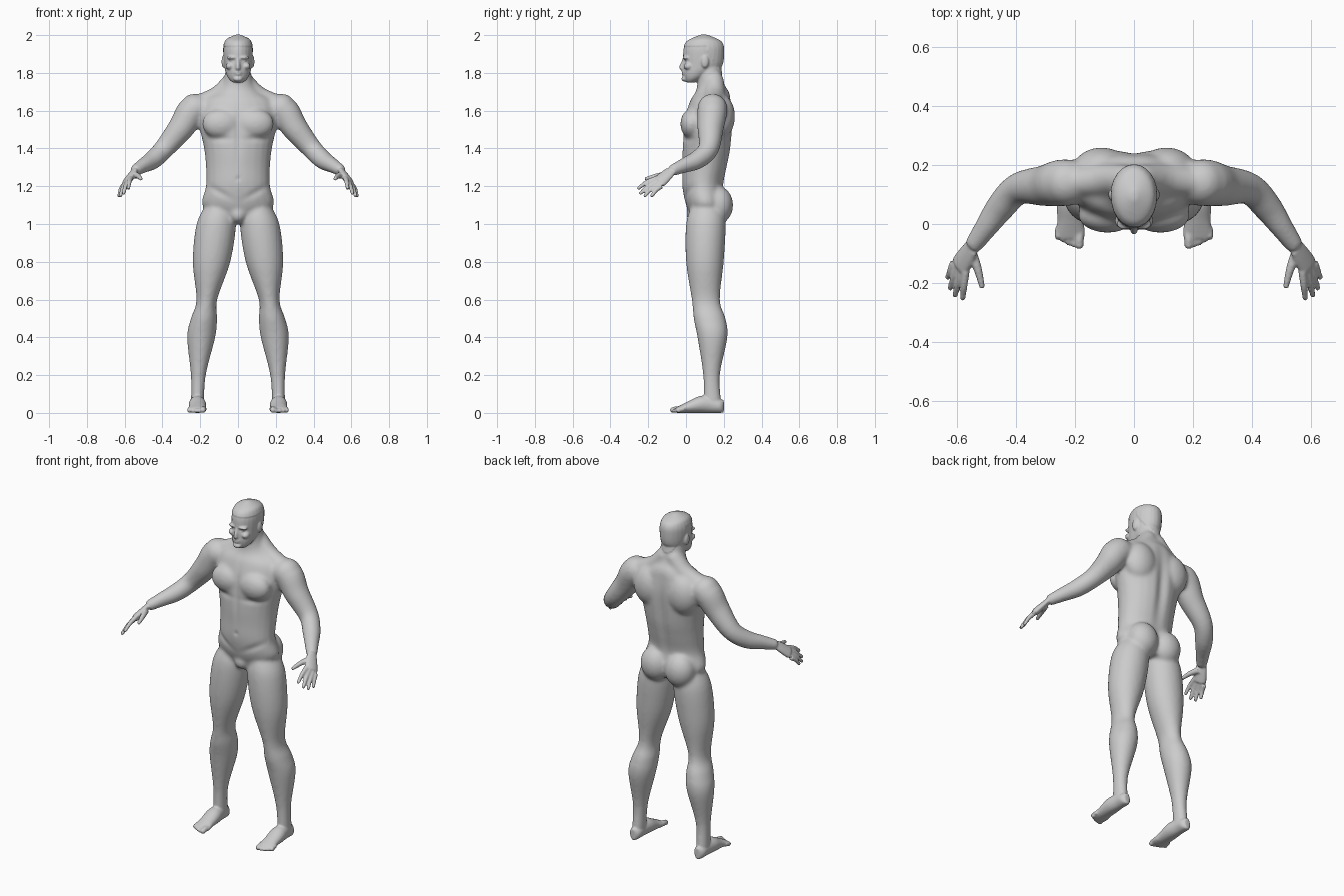
import bpy, bmesh
from math import cos, sin, pi, exp
from mathutils import Vector, Matrix

cube = bpy.data.objects.get("Cube")
if cube:
    bpy.data.objects.remove(cube)

grey = (0.6, 0.6, 0.6, 1)
skin = bpy.data.materials.new("plain grey")
skin.use_nodes = True
skin.diffuse_color = grey
skin.node_tree.nodes["Principled BSDF"].inputs["Base Color"].default_value = grey


def spline(rows, steps=5):
    """Smooth rows of numbers with a Catmull-Rom curve."""
    rows = [Vector(row) for row in rows]
    padded = [rows[0]] + rows + [rows[-1]]
    out = []
    for before, start, end, after in zip(padded, padded[1:], padded[2:], padded[3:]):
        for step in range(steps):
            t = step / steps
            leave, arrive = (end - before) / 2, (after - start) / 2
            blend = t * t * (3 - 2 * t)
            out.append(start.lerp(end, blend) + leave * (t * (1 - t) ** 2) - arrive * (t * t * (1 - t)))
    return out + [rows[-1]]


def loft(bm, sections, sides=24):
    """Skin closed elliptical rings given as (centre, half axis, other half axis)."""
    rings = []
    for centre, across, along in sections:
        angles = [2 * pi * k / sides for k in range(sides)]
        rings.append([bm.verts.new(centre + across * cos(a) + along * sin(a)) for a in angles])
    for lower, upper in zip(rings, rings[1:]):
        for k in range(sides):
            n = (k + 1) % sides
            bm.faces.new((lower[k], lower[n], upper[n], upper[k]))
    bm.faces.new(rings[0][::-1])
    bm.faces.new(rings[-1])


def stack(bm, rows):
    """Level rings: height, inner side, outer side, front, back."""
    loft(bm, [(Vector((inner + outer, front + back, 2 * z)) / 2,
               Vector((outer - inner, 0, 0)) / 2, Vector((0, back - front, 0)) / 2)
              for z, inner, outer, front, back in spline(rows)])


def centred_stack(bm, rows):
    """Level rings on the middle line: height, half width, front, back."""
    stack(bm, [(z, -half, half, front, back) for z, half, front, back in rows])


def tube(bm, rows, side=(0, 0, 1), flat=1):
    """Rings along a path: x, y, z, radius along side; flat scales the other radius."""
    points = spline(rows)
    sections = []
    for i, point in enumerate(points):
        ahead = points[min(i + 1, len(points) - 1)]
        direction = (ahead - points[max(i - 1, 0)]).to_3d().normalized()
        across = Vector(side)
        across = (across - direction * across.dot(direction)).normalized()
        sections.append((point.to_3d(), across * point[3], direction.cross(across) * point[3] * flat))
    loft(bm, sections)


def ball(bm, centre, size):
    placing = Matrix.Translation(centre) @ Matrix.Diagonal((*size, 1))
    bmesh.ops.create_uvsphere(bm, u_segments=24, v_segments=16, radius=1, matrix=placing)


def digit(bm, points, thick, thin):
    """Finger or toe with a rounded tip."""
    last = len(points) - 1
    tube(bm, [(*p, thick + (thin - thick) * i / last) for i, p in enumerate(points)])
    ball(bm, points[-1], (thin, thin, thin))


def mirror(bm):
    """Copy everything so far to the other side."""
    copies = bmesh.ops.duplicate(bm, geom=bm.verts[:] + bm.edges[:] + bm.faces[:])["geom"]
    for item in copies:
        if isinstance(item, bmesh.types.BMVert):
            item.co.x *= -1
    bmesh.ops.reverse_faces(bm, faces=[f for f in copies if isinstance(f, bmesh.types.BMFace)])


def fuse(obj, voxel, rounds):
    """Merge overlapping pieces into one smooth skin."""
    bpy.context.view_layer.objects.active = obj
    obj.select_set(True)
    merge = obj.modifiers.new("merge", "REMESH")
    merge.mode, merge.voxel_size = "VOXEL", voxel
    soften = obj.modifiers.new("soften", "SMOOTH")
    soften.factor, soften.iterations = 0.5, rounds
    for name in (merge.name, soften.name):
        bpy.ops.object.modifier_apply(modifier=name)


def bump(distance, width):
    return exp(-(distance / width) ** 2)


# Leg
bm = bmesh.new()
stack(bm, [(1.1, .03, .17, .03, .19), (1, .01, .22, 0, .21), (.8, .04, .24, 0, .2), (.6, .11, .22, .03, .18),
           (.5, .11, .25, .04, .21), (.4, .12, .27, .06, .22), (.2, .17, .25, .09, .18), (.04, .18, .25, .09, .19)])
# Arm from shoulder to wrist, and the slope of the neck
wrist = Vector((.55, -.08, 1.28))
tube(bm, [(.17, .14, 1.61, .07), (.24, .14, 1.6, .08), (.3, .13, 1.51, .07), (.39, .12, 1.4, .055),
          (.45, .06, 1.34, .05), (.5, -.01, 1.31, .04), (*wrist, .03)])
tube(bm, [(.02, .15, 1.77, .05), (.1, .15, 1.68, .055), (.22, .14, 1.63, .05)])
# Shoulder, chest, shoulder blade and buttock muscles
ball(bm, (.23, .14, 1.61), (.08, .08, .08))
ball(bm, (.09, .03, 1.53), (.1, .06, .08))
ball(bm, (.11, .18, 1.57), (.1, .08, .12))
ball(bm, (.08, .17, 1.1), (.09, .08, .1))
mirror(bm)
# Trunk, neck and groin
centred_stack(bm, [(1.03, .1, .03, .19), (1.1, .19, 0, .21), (1.2, .17, -.02, .2), (1.3, .17, -.02, .22),
                   (1.4, .18, -.02, .24), (1.55, .21, -.01, .25), (1.65, .19, .02, .24),
                   (1.7, .12, .05, .23), (1.75, .08, .06, .2), (1.86, .06, .06, .18)])
ball(bm, (0, .06, 1.05), (.05, .06, .05))
mesh = bpy.data.meshes.new("body")
bm.to_mesh(mesh)
bm.free()
body = bpy.data.objects.new("body", mesh)
bpy.context.collection.objects.link(body)
bpy.ops.object.select_all(action="DESELECT")
fuse(body, .009, 12)

# Grooves: spine, breastbone, under the chest, groin lines and navel
for v in mesh.vertices:
    x, y, z = abs(v.co.x), v.co.y, v.co.z
    if y > .15:
        v.co.y += -.016 * bump(x, .03) * bump(z - 1.43, .2)
    elif y < .06 and x < .2:
        v.co.y += .008 * bump(x, .016) * bump(z - 1.48, .14)
        v.co.y += .006 * bump(z - 1.45, .016) * bump(x - .09, .06)
        v.co.y += .007 * bump(z - 1.12 - x / 2, .02) * bump(x - .1, .06)
        v.co.y += .006 * bump(x, .01) * bump(z - 1.24, .012)

# Palm
details = bmesh.new()
first, last = Vector((.57, -.16, 1.24)), Vector((.61, -.13, 1.2))
middle = first.lerp(last, .5)
tube(details, [(*wrist, .03), (*wrist.lerp(middle, .4), .036), (*wrist.lerp(middle, .9), .04),
               (*middle, .035)], side=last - first, flat=.5)
# Thumb, then four fingers spread in an arc
digit(details, [(.55, -.1, 1.26), (.53, -.15, 1.255), (.515, -.21, 1.24)], .019, .01)
for i in range(4):
    t = i / 3
    knuckle = first.lerp(last, t)
    tip = Vector((.58, -.25, 1.19)).lerp((.63, -.18, 1.15), t) + Vector((.04, -.06, -.06)) * t * (1 - t)
    bend = knuckle.lerp(tip, .55) + Vector((0, 0, .008))
    digit(details, [knuckle, bend, tip], .014, .0095)
# Foot, resting on the ground, then toes
foot = [(.2, .035, .015), (.18, .036, .033), (.13, .045, .037), (.07, .044, .046),
        (.01, .03, .045), (-.03, .02, .05), (-.05, .015, .045)]
loft(details, [(Vector((.215, y, high)), Vector((0, 0, high)), Vector((wide, 0, 0)))
               for y, high, wide in spline(foot)])
for i in range(5):
    thick = .011 if i else .015
    x = .185 + .018 * i
    digit(details, [(x, -.01, .02), (x, -.045, thick + .006), (x, -.07 + .002 * i * i, thick)], thick, thick)
# Ear, brow, cheekbone and eye
ball(details, (.077, .1, 1.86), (.01, .02, .033))
ball(details, (.03, 0, 1.88), (.03, .02, .009))
ball(details, (.045, .012, 1.835), (.02, .025, .018))
ball(details, (.03, 0, 1.864), (.014, .013, .009))
mirror(details)
# Head
centred_stack(details, [(1.75, .03, 0, .05), (1.77, .05, -.01, .09), (1.8, .064, -.017, .14),
                        (1.84, .073, -.016, .19), (1.92, .078, -.014, .2), (1.96, .07, 0, .19),
                        (1.98, .055, .03, .16), (2, .01, .08, .11)])
# Nose, lips and chin
tube(details, [(0, -.008, 1.88, .008), (0, -.018, 1.85, .01), (0, -.024, 1.83, .012), (0, -.014, 1.82, .012)])
for height, half, tall in ((1.803, .023, .005), (1.793, .02, .006), (1.768, .024, .014)):
    ball(details, (0, -.01, height), (half, .014, tall))
details.from_mesh(mesh)
details.to_mesh(mesh)
details.free()
fuse(body, .0055, 3)

# Eye sockets, a raised layer of cropped hair, and flat soles
for v in mesh.vertices:
    x, y, z = abs(v.co.x), v.co.y, v.co.z
    if y < .03 and z > 1.8:
        v.co.y += .008 * bump(x - .03, .016) * bump(z - 1.864, .012)
    hairline = 1.94 if y < .11 else 1.92 - 1.6 * (y - .11)
    if z > max(hairline, 1.78):
        v.co += v.normal * .003
    v.co.z = max(v.co.z, 0)
mesh.materials.clear()
mesh.materials.append(skin)
bpy.ops.object.shade_smooth_by_angle(angle=pi / 3)
